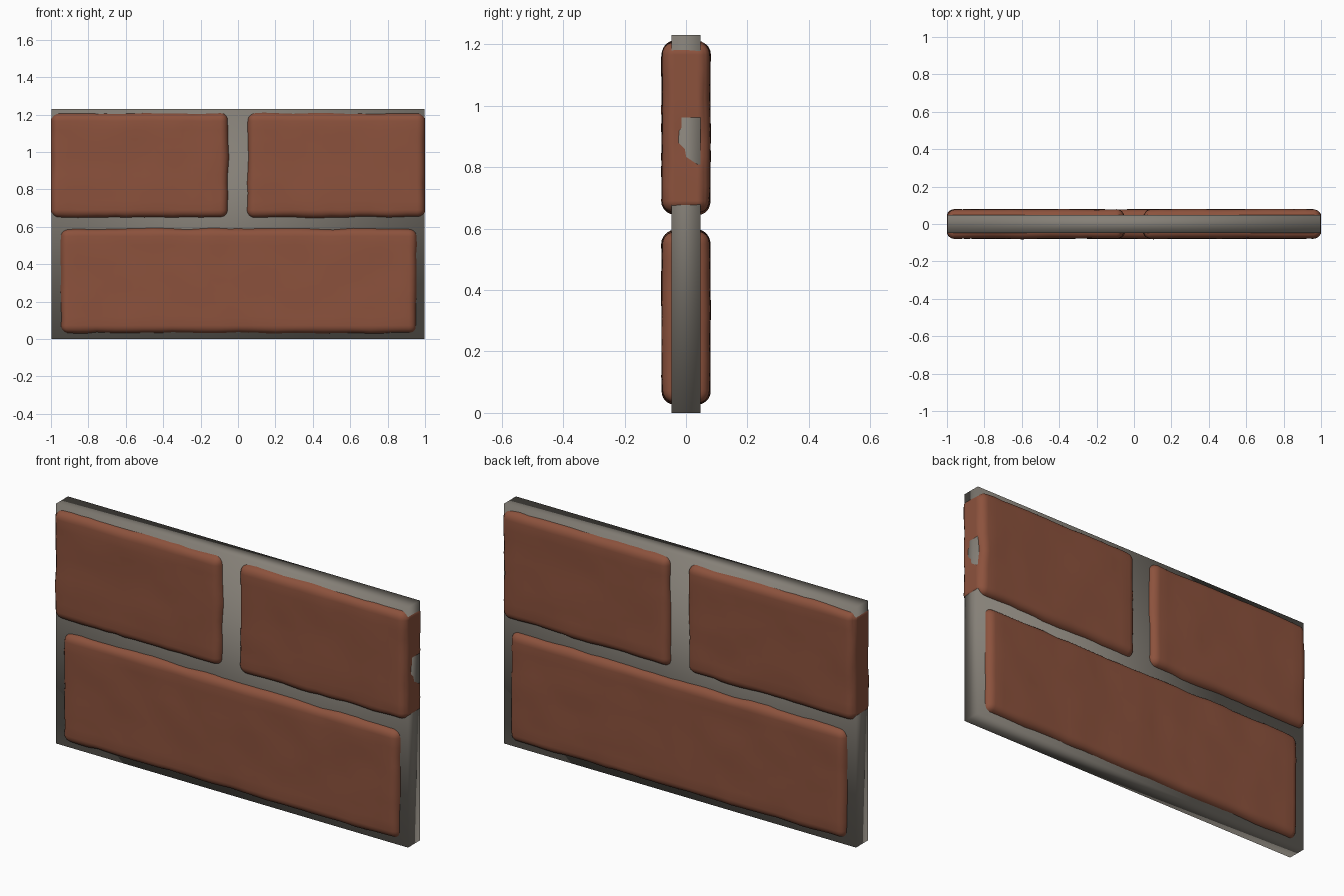
import bpy, bmesh
from mathutils import Vector, noise

cube = bpy.data.objects.get("Cube")
if cube:
    bpy.data.objects.remove(cube, do_unlink=True)


def make_material(name, color):
    mat = bpy.data.materials.new(name)
    mat.use_nodes = True
    mat.diffuse_color = color
    bsdf = mat.node_tree.nodes["Principled BSDF"]
    bsdf.inputs["Base Color"].default_value = color
    bsdf.inputs["Roughness"].default_value = 0.9
    return mat


BRICK = make_material("red brick", (0.262, 0.084, 0.046, 1))
MORTAR = make_material("grey mortar", (0.235, 0.215, 0.185, 1))


def add_object(name, bm, mat):
    mesh = bpy.data.meshes.new(name)
    bm.to_mesh(mesh)
    bm.free()
    mesh.materials.append(mat)
    for poly in mesh.polygons:
        poly.use_smooth = True
    obj = bpy.data.objects.new(name, mesh)
    bpy.context.collection.objects.link(obj)
    return obj


def box(size, center):
    bm = bmesh.new()
    bmesh.ops.create_cube(bm, size=1)
    for v in bm.verts:
        v.co = Vector(a * b for a, b in zip(v.co, size)) + Vector(center)
    return bm


def cut_positions(half, r):
    """Even cuts along the flat, with finer cuts in the rounded rim."""
    inner = half - r
    count = max(1, round(2 * inner / 0.05))
    even = [-inner + 2 * inner * i / count for i in range(count + 1)]
    rim = [half - r * f for f in (0.7, 0.4, 0.15)]
    return even + rim + [-p for p in rim]


def brick(name, x0, x1, z0, z1, seed, dent=None):
    """Rounded slab of clay with an uneven, hand-made surface."""
    half = Vector(((x1 - x0) / 2, 0.079, (z1 - z0) / 2))
    center = Vector(((x0 + x1) / 2, 0, (z0 + z1) / 2))
    r = 0.042
    bm = box(half * 2, (0, 0, 0))
    for axis in range(3):
        normal = Vector((0, 0, 0))
        normal[axis] = 1
        for pos in cut_positions(half[axis], r):
            bmesh.ops.bisect_plane(bm, geom=bm.verts[:] + bm.edges[:] + bm.faces[:],
                                   plane_co=normal * pos, plane_no=normal)
    shift = Vector((seed * 5.3, seed * 2.1, seed * 3.7))
    for v in bm.verts:
        # Round the rim by pushing out from a smaller inner box
        core = Vector(max(r - h, min(h - r, c)) for c, h in zip(v.co, half))
        out = (v.co - core).normalized()
        p = core + out * r
        # Broad waves, with stronger chips along the rim
        wave = noise.noise(p * 6 + shift) + 0.5 * noise.noise(p * 17 + shift)
        rim = 1 - abs(out.y)
        p += out * (wave * (0.004 + 0.005 * rim) - 0.001)
        p += center
        # Outer ends are trimmed flush with the panel
        p.x = max(-1, min(1, p.x))
        if abs(p.x) > 0.985 and abs(out.x) > 0.9:
            p.x = 1 if p.x > 0 else -1
        if dent and p.x > 0.95:
            p.x -= max(0, 0.012 - 0.14 * (p - Vector((p.x, *dent))).length)
        v.co = p
    obj = add_object(name, bm, BRICK)
    return obj


# Mortar panel, softly shaded across its edges
add_object("mortar_panel", box((1.996, 0.096, 1.23), (0, 0, 0.615)), MORTAR)

# Lower course: one long brick
brick("lower_brick", -0.95, 0.955, 0.03, 0.592, 1)

# Upper course: two half bricks, the left one with a worn end
brick("upper_right_brick", -1, -0.052, 0.648, 1.208, 2)
brick("upper_left_brick", 0.05, 1, 0.648, 1.208, 3, dent=(0.045, 0.89))
